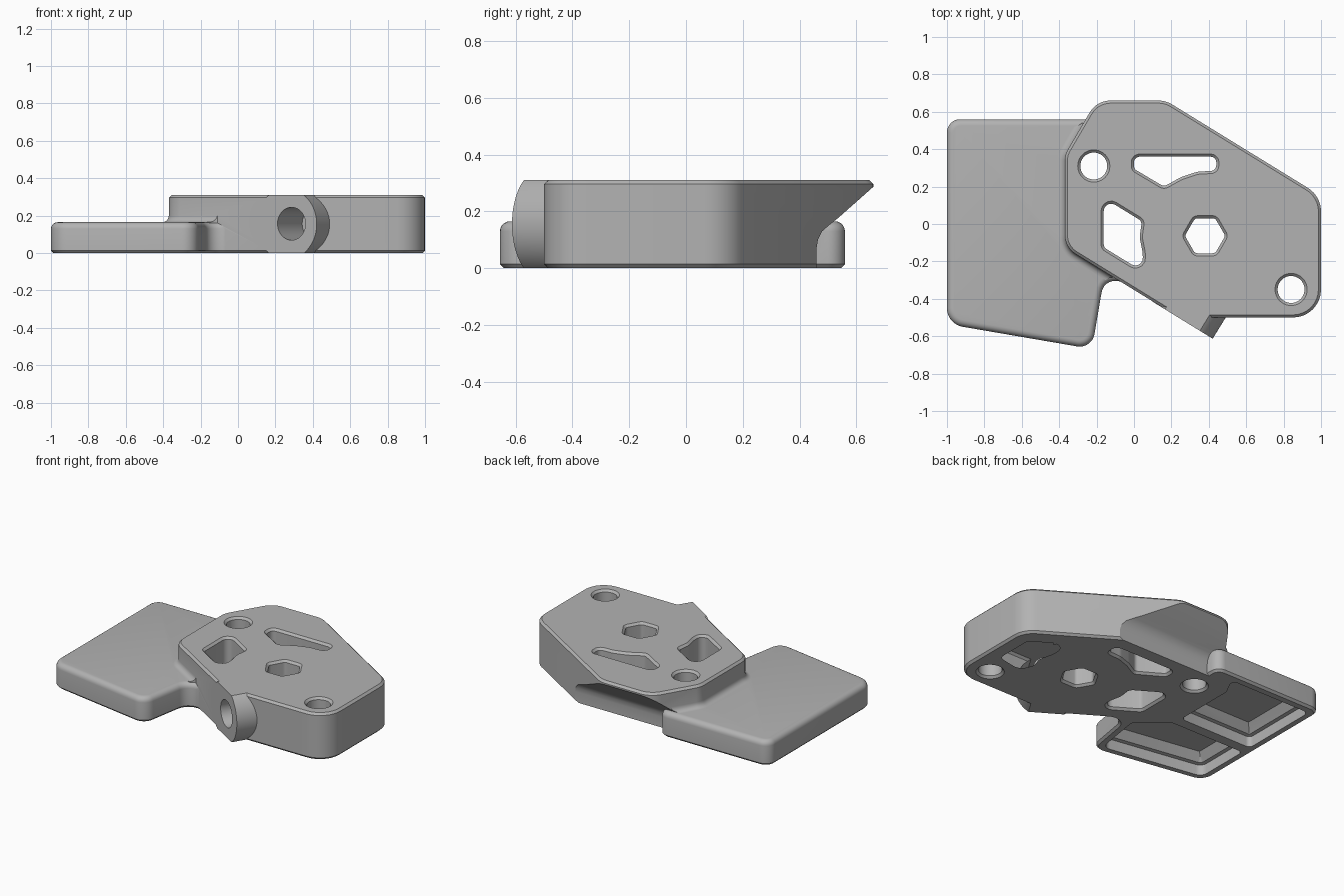
import bpy, bmesh, math
from mathutils import Vector, Matrix

if "Cube" in bpy.data.objects:
    bpy.data.objects.remove(bpy.data.objects["Cube"])

grey = bpy.data.materials.new("plain grey")
grey.use_nodes = True
grey.diffuse_color = (0.45, 0.45, 0.45, 1)
grey.node_tree.nodes["Principled BSDF"].inputs["Base Color"].default_value = (0.45, 0.45, 0.45, 1)


def rounded(corners, steps=8):
    """Counter-clockwise outline from (x, y, radius) corners."""
    out = []
    n = len(corners)
    for i, (x, y, r) in enumerate(corners):
        p = Vector((x, y))
        a = (Vector(corners[i - 1][:2]) - p).normalized()
        b = (Vector(corners[(i + 1) % n][:2]) - p).normalized()
        half = a.angle(b) / 2
        if r == 0 or half > 1.55:
            out.append(p)
            continue
        centre = p + (a + b).normalized() * (r / math.sin(half))
        start = p + a * (r / math.tan(half)) - centre
        end = p + b * (r / math.tan(half)) - centre
        sweep = math.atan2(start.x * end.y - start.y * end.x, start.dot(end))
        for k in range(steps + 1):
            out.append(centre + Matrix.Rotation(sweep * k / steps, 2) @ start)
    area = sum(out[i - 1].x * q.y - out[i - 1].y * q.x for i, q in enumerate(out))
    return out if area > 0 else out[::-1]


def inset(loop, d):
    """Move an outline inwards by d with mitred corners."""
    res = []
    for i, p in enumerate(loop):
        e1 = (p - loop[i - 1]).normalized()
        e2 = (loop[(i + 1) % len(loop)] - p).normalized()
        n1, n2 = Vector((-e1.y, e1.x)), Vector((-e2.y, e2.x))
        res.append(p + (n1 + n2) * (d / max(0.3, 1 + n1.dot(n2))))
    return res


def solid(name, loop, levels):
    """Stack an outline through (z, inset) levels into a closed solid."""
    bm = bmesh.new()
    rings = [[bm.verts.new((p.x, p.y, z)) for p in inset(loop, d)] for z, d in levels]
    n = len(loop)
    for lo, hi in zip(rings, rings[1:]):
        for i in range(n):
            bm.faces.new((lo[i], lo[(i + 1) % n], hi[(i + 1) % n], hi[i]))
    bm.faces.new(rings[0][::-1])
    bm.faces.new(rings[-1])
    bmesh.ops.recalc_face_normals(bm, faces=bm.faces)
    me = bpy.data.meshes.new(name)
    bm.to_mesh(me)
    bm.free()
    me.materials.append(grey)
    ob = bpy.data.objects.new(name, me)
    bpy.context.collection.objects.link(ob)
    return ob


def combine(a, b, op):
    """Apply a boolean of b onto a, then discard b."""
    bpy.context.view_layer.update()
    m = a.modifiers.new("join", 'BOOLEAN')
    m.operation, m.solver, m.object = op, 'EXACT', b
    bpy.context.view_layer.objects.active = a
    bpy.ops.object.modifier_apply(modifier=m.name)
    bpy.data.objects.remove(b)


def circle(x, y, r, n=40):
    return [Vector((x + r * math.cos(math.tau * i / n), y + r * math.sin(math.tau * i / n)))
            for i in range(n)]


TOP, PLATE, C = 0.31, 0.165, 0.014

# Main block with chamfered rims
block_outline = rounded([(-0.37, -0.125, 0.12), (0.24, -0.5, 0), (1, -0.5, 0.15), (1, 0.15, 0.15),
                         (0.17, 0.66, 0.14), (-0.2, 0.66, 0.13), (-0.37, 0.37, 0.12)])
body = solid("bracket_body", block_outline, [(0, C), (C, 0), (TOP - C, 0), (TOP, C)])

# Round boss, flush with the slanted front face and trimmed to the block height
inward = Vector((0.524, 0.852, 0)).normalized()


def along_face(ob, x, y, z):
    ob.matrix_world = Matrix.Translation((x, y, z)) @ inward.to_track_quat('Z', 'Y').to_matrix().to_4x4()
    return ob


boss = along_face(solid("boss", circle(0, 0, 0.19, 64), [(-0.002, 0), (0.25, 0)]), 0.26, -0.512, TOP / 2)
trim = solid("trim", rounded([(-1, -1, 0), (1, -1, 0), (1, 1, 0), (-1, 1, 0)]), [(0, 0), (TOP, 0)])
combine(boss, trim, 'INTERSECT')
combine(body, boss, 'UNION')

# Side plate with softly rounded upper edge
plate_outline = rounded([(-1, 0.56, 0.07), (-1, -0.535, 0.1), (-0.225, -0.668, 0.08),
                         (-0.155, -0.258, 0.075), (0.02, -0.362, 0), (0.05, -0.1, 0),
                         (-0.19, 0.3, 0), (-0.19, 0.56, 0.06)])
R = 0.035
edge = [(PLATE - R + R * math.sin(t), R - R * math.cos(t)) for t in [math.pi / 2 * k / 5 for k in range(6)]]
plate = solid("plate", plate_outline, [(0, C), (C, 0)] + edge)

# Concave fillet where the block rises from the plate
F = 0.035
skirt_levels = [(PLATE - 0.02, -F)] + [
    (PLATE + F - F * math.cos(t), -F + F * math.sin(t)) for t in [math.pi / 2 * k / 5 for k in range(6)]]
skirt = solid("skirt", block_outline, skirt_levels + [(PLATE + F + 0.02, 0.01)])
limit = solid("limit", plate_outline, [(0.1, 0.02), (0.3, 0.02)])
combine(skirt, limit, 'INTERSECT')
combine(body, skirt, 'UNION')

# Sloping undercut along the back of the block
profile = [Vector(p) for p in [(0.46, -0.05), (0.46, 0.07), (0.465, 0.1), (0.48, 0.13), (0.505, 0.152),
                               (0.54, 0.18), (0.664, 0.29), (0.9, 0.29), (0.9, -0.05)]]
undercut = solid("undercut", profile, [(-1, 0), (1.2, 0)])
undercut.matrix_world = Matrix(((0, 0, 1, 0), (1, 0, 0, 0), (0, 1, 0, 0), (0, 0, 0, 1)))
combine(body, undercut, 'DIFFERENCE')
combine(body, plate, 'UNION')

# Openings through the block, with chamfered rims
hexagon = [(0.38 + 0.108 * math.cos(k * math.pi / 3), -0.063 + 0.108 * math.sin(k * math.pi / 3), 0.025)
           for k in range(6)]
openings = [
    circle(-0.215, 0.31, 0.072), circle(0.84, -0.35, 0.072), rounded(hexagon, 5),
    rounded([(0.0, 0.36, 0.03), (0.44, 0.36, 0.03), (0.44, 0.285, 0.03), (0.34, 0.28, 0.1),
             (0.25, 0.25, 0.1), (0.16, 0.2, 0.03), (0.0, 0.295, 0.025)], 5),
    rounded([(-0.162, 0.14, 0.04), (0.042, 0.015, 0.03), (0.03, -0.07, 0.1), (0.046, -0.15, 0.1),
             (0.05, -0.255, 0.04), (-0.162, -0.125, 0.03)], 5),
    rounded([(0.70, 0.17, 0.05), (0.765, 0.148, 0.03), (0.89, 0.07, 0.03), (0.89, -0.17, 0.03),
             (0.73, -0.2, 0.05), (0.70, -0.12, 0.05), (0.725, -0.04, 0.1), (0.7, 0.06, 0.06)], 5)]
for loop in openings:
    hole = solid("hole", loop, [(-0.01, -C - 0.01), (C, 0), (TOP - C, 0), (TOP + 0.01, -C - 0.01)])
    combine(body, hole, 'DIFFERENCE')

# Blind bore in the boss
bore = along_face(solid("bore", circle(0, 0, 0.088), [(-0.05, 0), (0.25, 0)]), 0.287, -0.529, 0.157)
combine(body, bore, 'DIFFERENCE')

# Two hollow pockets under the plate, separated by a rib
pockets = [
    [(-0.95, 0.505, 0.04), (-0.95, -0.045, 0.03), (-0.41, -0.045, 0.03), (-0.41, 0.38, 0.04), (-0.345, 0.505, 0.03)],
    [(-0.95, -0.115, 0.03), (-0.95, -0.495, 0.05), (-0.265, -0.61, 0.05), (-0.21, -0.27, 0.04), (-0.40, -0.115, 0.04)]]
for corners in pockets:
    pocket = solid("pocket", rounded(corners, 5), [(-0.01, 0), (0.07, 0), (0.075, 0.022), (0.125, 0.065)])
    combine(body, pocket, 'DIFFERENCE')

# One material and smooth rounded walls with sharp edges kept
body.data.materials.clear()
body.data.materials.append(grey)
for f in body.data.polygons:
    f.material_index = 0
bpy.ops.object.select_all(action='DESELECT')
body.select_set(True)
bpy.context.view_layer.objects.active = body
bpy.ops.object.shade_smooth_by_angle(angle=math.radians(25))
